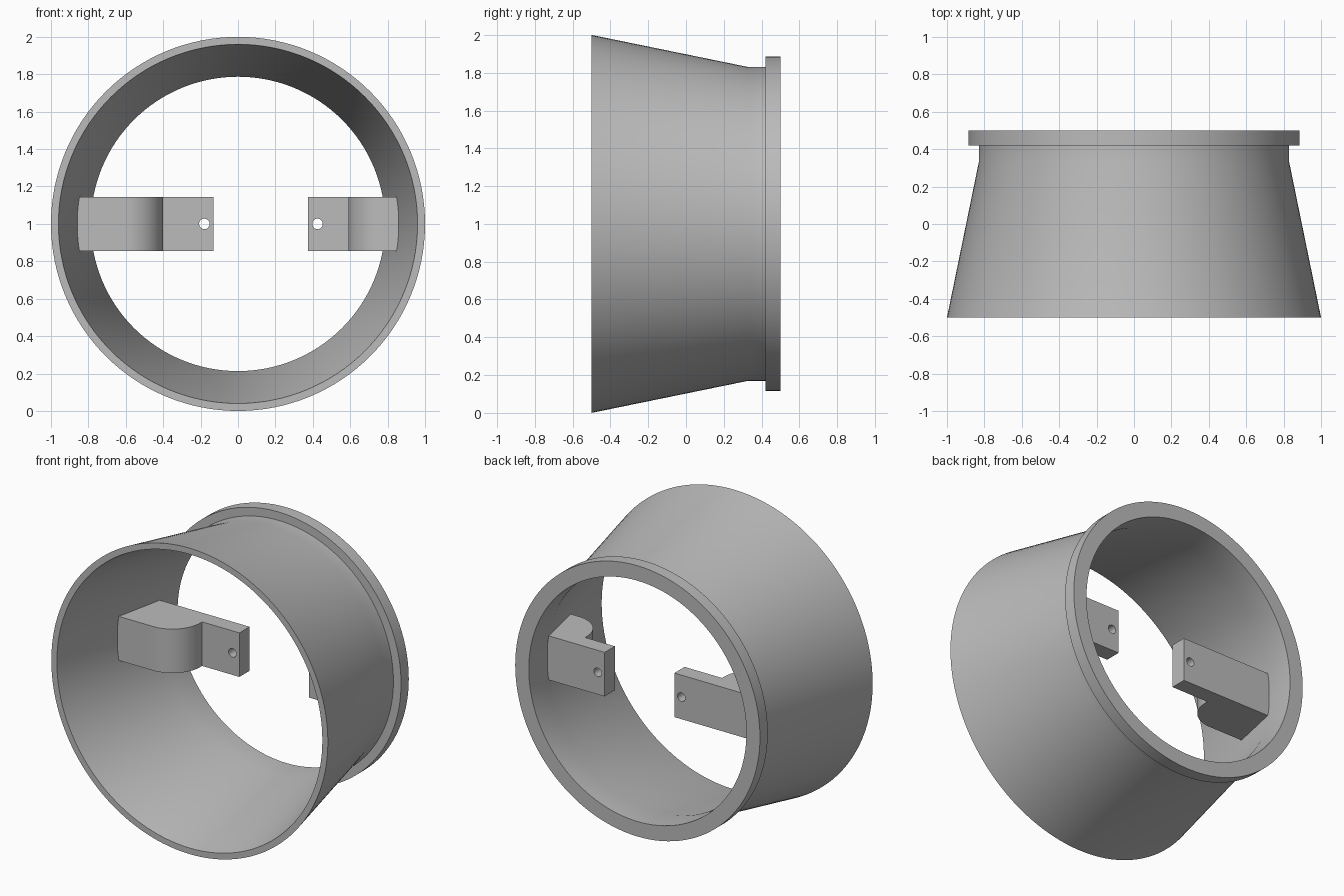
import bpy, bmesh, math
from mathutils import Matrix, Vector

cube = bpy.data.objects.get("Cube")
if cube:
    bpy.data.objects.remove(cube, do_unlink=True)

grey = bpy.data.materials.new("light grey")
grey.use_nodes = True
colour = (0.5, 0.5, 0.5, 1)
grey.diffuse_color = colour
grey.node_tree.nodes["Principled BSDF"].inputs["Base Color"].default_value = colour

MID_Z = 1.0


def make_object(name, bm):
    bmesh.ops.recalc_face_normals(bm, faces=bm.faces)
    mesh = bpy.data.meshes.new(name)
    bm.to_mesh(mesh)
    bm.free()
    mesh.materials.append(grey)
    obj = bpy.data.objects.new(name, mesh)
    bpy.context.collection.objects.link(obj)
    return obj


def select_only(obj):
    bpy.ops.object.select_all(action='DESELECT')
    obj.select_set(True)
    bpy.context.view_layer.objects.active = obj


def smooth(obj):
    select_only(obj)
    bpy.ops.object.shade_smooth_by_angle(angle=math.radians(25))


# Flared ring with a rear flange: (radius, y) section spun about the y axis
def flared_ring():
    section = [(1.0, -0.5), (0.83, 0.33), (0.83, 0.42), (0.885, 0.42),
               (0.885, 0.5), (0.787, 0.5), (0.787, 0.33), (0.96, -0.5)]
    bm = bmesh.new()
    verts = [bm.verts.new((r, y, MID_Z)) for r, y in section]
    edges = [bm.edges.new((a, b)) for a, b in zip(verts, verts[1:] + verts[:1])]
    bmesh.ops.spin(bm, geom=verts + edges, cent=(0, 0, MID_Z), axis=(0, 1, 0),
                   angle=math.tau, steps=128, use_merge=True)
    bmesh.ops.remove_doubles(bm, verts=bm.verts, dist=0.0001)
    smooth(make_object("flared_ring", bm))


# Bracket: rounded block against the wall plus a drilled tab reaching inwards
def bracket(name, side, block_x, tip_x, hole_x):
    front, step, back, radius, half = -0.02, 0.2, 0.305, 0.2, 0.144
    outline = [(0.788, back), (0.858, front)]
    for i in range(17):
        a = math.radians(90) * i / 16
        outline.append((block_x + radius * (1 - math.sin(a)),
                        front + radius * (1 - math.cos(a))))
    outline += [(block_x, step), (tip_x, step), (tip_x, back)]
    bm = bmesh.new()
    face = bm.faces.new([bm.verts.new((side * x, y, MID_Z - half)) for x, y in outline])
    top = bmesh.ops.extrude_face_region(bm, geom=[face])["geom"]
    bmesh.ops.translate(bm, vec=Vector((0, 0, 2 * half)),
                        verts=[g for g in top if isinstance(g, bmesh.types.BMVert)])
    bmesh.ops.remove_doubles(bm, verts=bm.verts, dist=0.0001)
    obj = make_object(name, bm)

    # Screw hole
    bm = bmesh.new()
    place = Matrix.Translation((side * hole_x, 0.25, MID_Z)) @ Matrix.Rotation(math.pi / 2, 4, 'X')
    bmesh.ops.create_cone(bm, cap_ends=True, segments=32, radius1=0.028,
                          radius2=0.028, depth=0.3, matrix=place)
    cutter = make_object("hole_cutter", bm)
    cutter.hide_render = True
    mod = obj.modifiers.new("screw hole", 'BOOLEAN')
    mod.operation = 'DIFFERENCE'
    mod.solver = 'EXACT'
    mod.object = cutter
    select_only(obj)
    bpy.ops.object.modifier_apply(modifier=mod.name)
    bpy.data.objects.remove(cutter, do_unlink=True)
    smooth(obj)


flared_ring()
bracket("right_bracket", -1, 0.40, 0.13, 0.18)
bracket("left_bracket", 1, 0.59, 0.375, 0.425)
